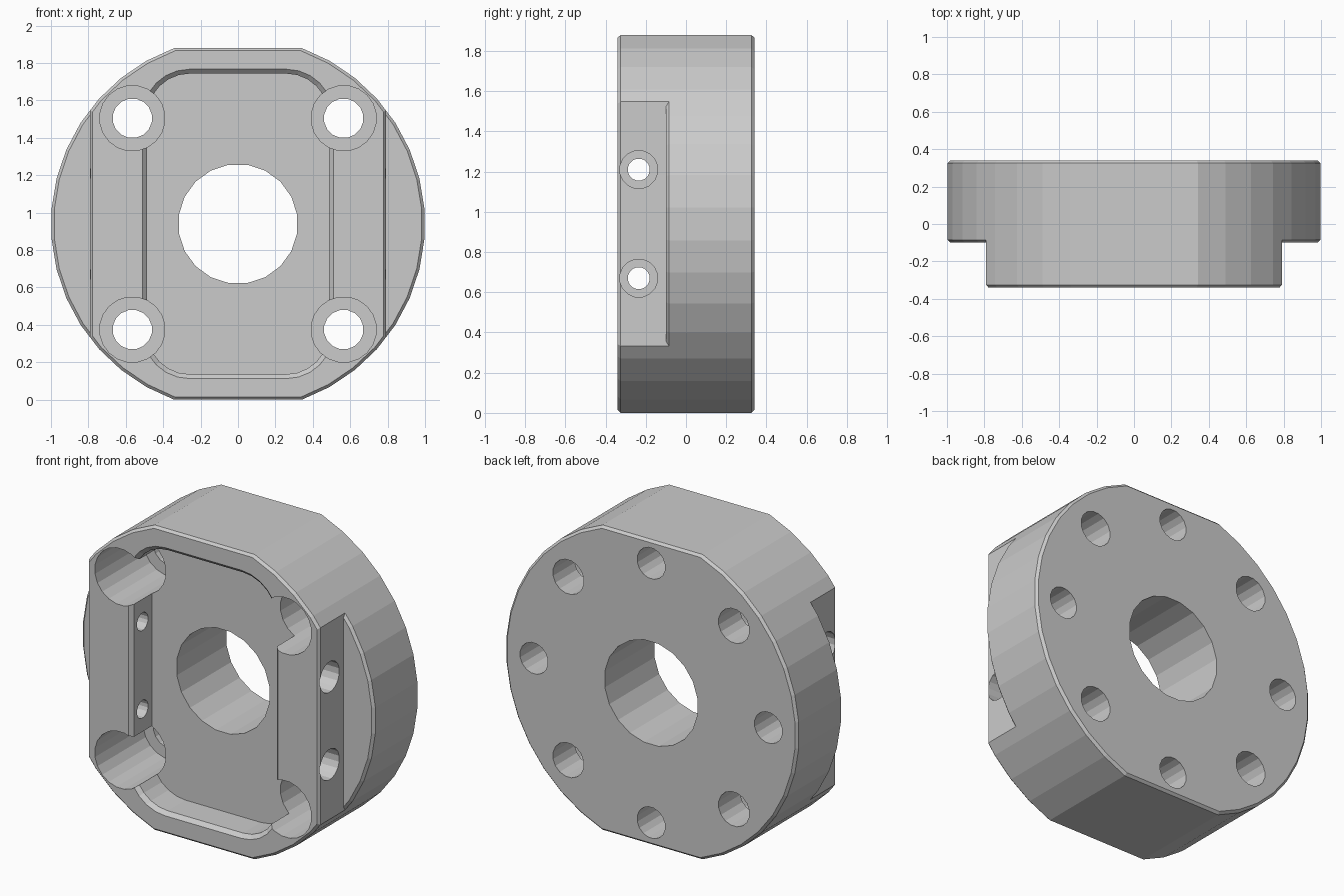
import bpy, bmesh
from math import sin, cos, radians, pi, tau, asin
from mathutils import Matrix

if "Cube" in bpy.data.objects:
    bpy.data.objects.remove(bpy.data.objects["Cube"])

CZ = 0.94          # height of the main axis
FRONT, BACK, LEDGE = -0.34, 0.34, -0.10
CH = 0.015         # edge chamfer


def loft(name, sections):
    """Solid through matching (x, z) outlines placed at successive y."""
    bm = bmesh.new()
    rings = [[bm.verts.new((x, y, z + CZ)) for x, z in pts] for pts, y in sections]
    n = len(rings[0])
    for a, b in zip(rings, rings[1:]):
        for i in range(n):
            bm.faces.new((a[i], a[(i + 1) % n], b[(i + 1) % n], b[i]))
    bm.faces.new(rings[0])
    bm.faces.new(rings[-1])
    bmesh.ops.recalc_face_normals(bm, faces=bm.faces)
    me = bpy.data.meshes.new(name)
    bm.to_mesh(me)
    bm.free()
    ob = bpy.data.objects.new(name, me)
    bpy.context.collection.objects.link(ob)
    return ob


def circle(x, z, r, n):
    return [(x + r * cos(tau * (i + .5) / n), z + r * sin(tau * (i + .5) / n)) for i in range(n)]


def scaled(pts, inset):
    return [(x * (1 - inset), z * (1 - inset)) for x, z in pts]


def rounded(hx, hz, r, steps=6):
    pts = []
    for k, (sx, sz) in enumerate(((1, 1), (-1, 1), (-1, -1), (1, -1))):
        for i in range(steps + 1):
            a = pi / 2 * (k + i / steps)
            pts.append((sx * (hx - r) + r * cos(a), sz * (hz - r) + r * sin(a)))
    return pts


def bore(x, z, r, y0, y1, n=16):
    return loft("bore_cutter", [(circle(x, z, r, n), y0), (circle(x, z, r, n), y1)])


def side_bore(y, z, r, x0, x1, n=16):
    ob = bore(0, -CZ, r, x0, x1, n)
    ob.data.transform(Matrix.Translation((0, y, z)) @ Matrix.Rotation(-pi / 2, 4, 'Z'))
    return ob


def combine(target, tool, op):
    tool.hide_render = True
    m = target.modifiers.new(op.lower(), 'BOOLEAN')
    m.operation, m.solver, m.object = op, 'EXACT', tool
    bpy.context.view_layer.objects.active = target
    bpy.ops.object.modifier_apply(modifier=m.name)
    bpy.data.objects.remove(tool)


# Disc outline: two arcs of 15 sides joined by flats at top and bottom
top = asin(CZ)
arc = [(cos(-top + 2 * top * i / 15), sin(-top + 2 * top * i / 15)) for i in range(16)]
disc = arc + [(-x, -z) for x, z in arc]

# Narrower front outline, with straight sides at x = 0.79
W = 0.79
half = []
for (x0, z0), (x1, z1) in zip(arc, arc[1:]):
    if x0 <= W:
        half.append((x0, z0))
    if (x0 - W) * (x1 - W) < 0:
        half.append((W, z0 + (z1 - z0) * (W - x0) / (x1 - x0)))
half.append(arc[-1])
narrow = half + [(-x, -z) for x, z in half]

# Flange body: chamfered disc plus front block
body = loft("flange_body", [(scaled(disc, CH), LEDGE), (disc, LEDGE + CH),
                            (disc, BACK - CH), (scaled(disc, CH), BACK)])
block = loft("front_block", [(scaled(narrow, CH), FRONT), (narrow, FRONT + CH), (narrow, 0.1)])
combine(body, block, 'UNION')

# Front pocket with chamfered rim, and central bore
rim, wall = rounded(.51, .827, .25), rounded(.487, .804, .23)
cutters = [loft("pocket_cutter", [(rim, -.5), (rim, FRONT), (wall, FRONT + .023), (wall, -.145)]),
           bore(0, 0, .32, -.6, .6, 20)]

# Counterbored corner bolt holes
for sx in (-1, 1):
    for sz in (-1, 1):
        cutters.append(bore(sx * .565, sz * .565, .175, -.6, .13, 20))
        cutters.append(bore(sx * .565, sz * .565, .106, -.6, .6))

# Blind holes in the back face
for i in range(4):
    a = i * pi / 2
    cutters.append(bore(.8 * cos(a), .8 * sin(a), .096, .06, .6))

# Stepped cross holes through the side walls
for z in (.67, 1.21):
    cutters.append(side_bore(-.235, z, .055, -1.2, 1.2))
    cutters.append(side_bore(-.235, z, .095, .6, 1.2))
    cutters.append(side_bore(-.235, z, .095, -1.2, -.6))

for c in cutters:
    combine(body, c, 'DIFFERENCE')
